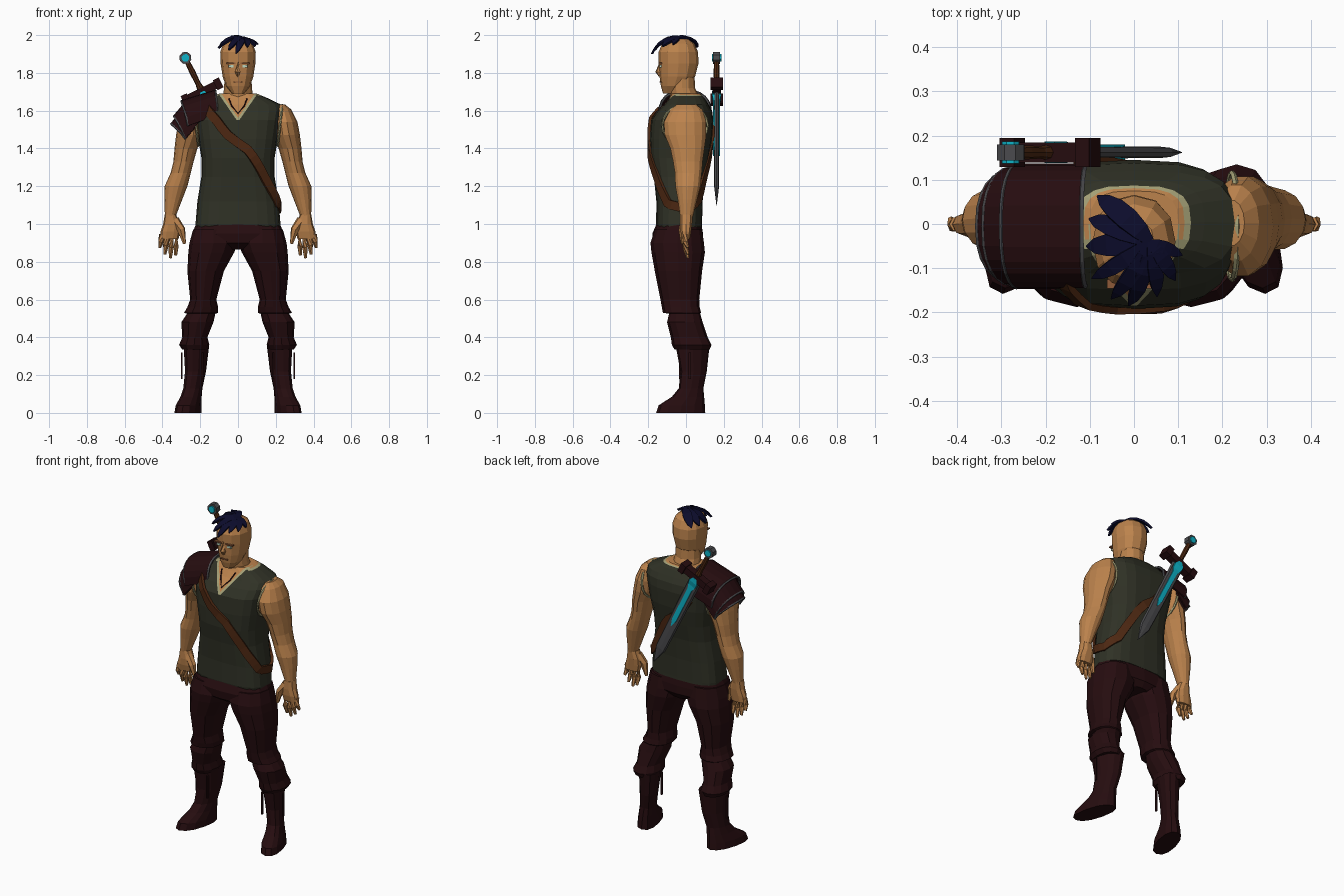
import bpy, bmesh, math
from mathutils import Vector, Matrix

if "Cube" in bpy.data.objects:
    bpy.data.objects.remove(bpy.data.objects["Cube"])

def mat(name, r, g, b):
    m = bpy.data.materials.new(name)
    m.diffuse_color = (r, g, b, 1)
    m.use_nodes = True
    m.node_tree.nodes["Principled BSDF"].inputs["Base Color"].default_value = m.diffuse_color
    return m

SKIN = mat("skin", .50, .225, .073)
LIP = mat("lip", .27, .10, .04)
VEST = mat("olive_cloth", .029, .031, .019)
MAROON = mat("maroon_leather", .019, .0038, .0048)
BROWN = mat("brown_leather", .075, .021, .006)
TRIM = mat("pale_trim", .37, .35, .18)
STEEL = mat("steel", .07, .07, .075)
CYAN = mat("cyan_glow", .004, .45, .58)
HAIR = mat("navy_hair", .0035, .0035, .024)
EYE = mat("eye_white", .50, .66, .52)

def finish(bm, name, *mats, mirror=False, M=None):
    bmesh.ops.recalc_face_normals(bm, faces=bm.faces)
    me = bpy.data.meshes.new(name)
    bm.to_mesh(me)
    bm.free()
    for m in mats:
        me.materials.append(m)
    ob = bpy.data.objects.new(name, me)
    bpy.context.collection.objects.link(ob)
    if M:
        me.transform(M)
    if mirror:
        ob.modifiers.new("mirror", 'MIRROR').use_clip = False
    return ob

def skin_rings(bm, rings):
    """Join rings of points into a capped skin."""
    vs = [[bm.verts.new(p) for p in r] for r in rings]
    n = len(vs[0])
    for a, b in zip(vs, vs[1:]):
        for i in range(n):
            bm.faces.new((a[i], a[(i + 1) % n], b[(i + 1) % n], b[i]))
    bm.faces.new(vs[0])
    bm.faces.new(vs[-1])

def oval(x0, x1, y0, y1, t, p):
    c, s = math.cos(t), math.sin(t)
    f = lambda v: math.copysign(abs(v) ** (2 / p), v)
    return (x0 + x1) / 2 + (x1 - x0) / 2 * f(c), (y0 + y1) / 2 + (y1 - y0) / 2 * f(s)

def loft(bm, rows, n=12, p=2.0, shear=0):
    """rows: z, x min, x max, y min, y max"""
    rings = []
    for z, *b in rows:
        pts = [oval(*b, math.tau * i / n, p) for i in range(n)]
        rings.append([(x - shear * y, y, z) for x, y in pts])
    skin_rings(bm, rings)
    return bm

def tube(bm, pts, radii, n=6):
    pts = [Vector(p) for p in pts]
    rings = []
    for i, p in enumerate(pts):
        d = pts[min(i + 1, len(pts) - 1)] - pts[max(i - 1, 0)]
        q = d.to_track_quat('Z', 'Y')
        rings.append([p + q @ Vector((math.cos(a), math.sin(a), 0)) * radii[i]
                      for a in (math.tau * k / n for k in range(n))])
    skin_rings(bm, rings)

def ribbon(bm, pts, normals, widths, h):
    rings = []
    for i, p in enumerate(pts):
        d = (pts[min(i + 1, len(pts) - 1)] - pts[max(i - 1, 0)]).normalized()
        s = d.cross(normals[i]).normalized() * widths[i]
        o = normals[i] * h
        rings.append([p + s + o, p - s + o, p - s - o, p + s - o])
    skin_rings(bm, rings)

def box(bm, c, s):
    bmesh.ops.create_cube(bm, size=1, matrix=Matrix.Translation(c) @ Matrix.Diagonal((*s, 1)))

# Torso: vest with V neck cut into trim and skin bands
TORSO = [(.985, .223, -.155, .085), (1.0, .225, -.158, .085), (1.12, .215, -.157, .088),
         (1.25, .194, -.17, .10), (1.35, .194, -.188, .12), (1.45, .210, -.192, .138),
         (1.55, .225, -.185, .145), (1.60, .234, -.15, .138), (1.632, .228, -.115, .12),
         (1.665, .16, -.09, .10), (1.69, .10, -.075, .075)]
TP = 3.0
bm = loft(bmesh.new(), [(z, -r, r, a, b) for z, r, a, b in TORSO], 20, TP)
def cut(test, co, no):
    fs = [f for f in bm.faces if test(f.calc_center_median())]
    geom = list({e for f in fs for e in f.edges}) + list({v for f in fs for v in f.verts}) + fs
    bmesh.ops.bisect_plane(bm, geom=geom, plane_co=co, plane_no=no)
K, W = 1.45, .022
for w in (0, W):
    for s in (1, -1):
        cut(lambda c: c.y < -.01 and c.z > 1.5, (0, 0, 1.54 + w), (-s * K, 0, 1))
for z in (1.678, 1.684):
    cut(lambda c: c.z > 1.6 and (c.y > 0 or abs(c.x) > .11), (0, 0, z), (0, 0, 1))
for f in bm.faces:
    c = f.calc_center_median()
    if c.y < -.01 and abs(c.x) < .105:
        w = c.z - 1.54 - K * abs(c.x)
    else:
        w = (c.z - 1.678) * W / .006
    if c.z > 1.5:
        f.material_index = 2 if w > W else 1 if w > 0 else 0
finish(bm, "vest", VEST, TRIM, SKIN)

# Chest strap and neck cord laid on the torso surface
def torso_point(deg, z, off):
    for a, b in zip(TORSO, TORSO[1:]):
        if a[0] <= z <= b[0]:
            k = (z - a[0]) / (b[0] - a[0])
            r, y0, y1 = (a[j] + (b[j] - a[j]) * k for j in (1, 2, 3))
    t = math.radians(deg)
    p = Vector((*oval(-r, r, y0, y1, t, TP), z))
    n = Vector((p.x / r ** 2, (p.y - (y0 + y1) / 2) / ((y1 - y0) / 2) ** 2, 0)).normalized()
    return p + n * off, n
path = [(-128, 1.62), (-111, 1.55), (-90, 1.43), (-68, 1.32), (-45, 1.21), (-20, 1.11),
        (10, 1.08), (45, 1.13), (70, 1.27), (95, 1.42), (120, 1.58)]
pn = [torso_point(a[0] + (b[0] - a[0]) * k / 3, a[1] + (b[1] - a[1]) * k / 3, .004)
      for a, b in zip(path, path[1:]) for k in range(3)]
bm = bmesh.new()
ribbon(bm, [q[0] for q in pn], [q[1] for q in pn], [.024] * len(pn), .008)
finish(bm, "chest_strap", BROWN)
bm = bmesh.new()
tube(bm, [torso_point(-90 + d, z, .002)[0] for d, z in ((-9, 1.664), (-3, 1.625), (0, 1.585), (3, 1.625), (9, 1.664))],
     [.004] * 5, 5)
finish(bm, "neck_cord", MAROON)

# Arms, armhole trim and hands
bm = loft(bmesh.new(), [(1.632, .19, .25, -.05, .055), (1.605, .18, .283, -.085, .09),
    (1.54, .17, .315, -.12, .11), (1.47, .18, .328, -.115, .11), (1.40, .215, .336, -.085, .10),
    (1.33, .235, .342, -.07, .09), (1.27, .25, .357, -.06, .085), (1.20, .268, .388, -.058, .078),
    (1.13, .295, .39, -.045, .06), (1.04, .33, .387, -.032, .038)], 14)
finish(bm, "arm", SKIN, mirror=True)
bm = bmesh.new()
ring = [(.222 + .012 * math.sin(a), -.005 + .12 * math.cos(a), 1.522 + .107 * math.sin(a))
        for a in (math.tau * k / 20 for k in range(21))]
tube(bm, ring, [.007] * 21, 5)
finish(bm, "armhole_trim", TRIM, mirror=True)
bm = loft(bmesh.new(), [(1.05, .328, .388, -.033, .038), (1.0, .308, .396, -.034, .034),
    (.96, .306, .41, -.03, .028), (.92, .315, .414, -.02, .022)], 10, 2.4)
for bx, tx, tz in ((.325, .330, .835), (.350, .358, .82), (.376, .387, .84), (.401, .414, .875)):
    tube(bm, [(bx, 0, .945), ((bx + tx) / 2, -.004, (.935 + tz) / 2), (tx, .010, tz)], [.017, .015, .008])
tube(bm, [(.335, -.005, 1.02), (.300, -.018, .97), (.283, -.018, .895)], [.026, .022, .009])
finish(bm, "hand", SKIN, mirror=True)

# Trousers: hips and legs with flared knee wraps
bm = loft(bmesh.new(), [(1.01, -.218, .218, -.152, .08), (.95, -.243, .243, -.178, .09),
    (.90, -.20, .20, -.172, .092), (.865, -.07, .07, -.12, .07)], 16, 2.6)
finish(bm, "hips", MAROON)
bm = loft(bmesh.new(), [(.97, .02, .238, -.165, .085), (.90, .002, .257, -.188, .095),
    (.85, .02, .263, -.183, .10), (.75, .075, .268, -.165, .085), (.60, .115, .253, -.135, .07),
    (.56, .105, .268, -.128, .072), (.53, .105, .285, -.122, .08), (.525, .12, .27, -.09, .075),
    (.48, .13, .30, -.10, .088), (.40, .162, .295, -.08, .115), (.36, .152, .312, -.075, .135),
    (.335, .165, .295, -.06, .125)], 12, 2.2)
finish(bm, "trouser_leg", MAROON, mirror=True)

# Boots and their hanging ties
bm = loft(bmesh.new(), [(.36, .165, .292, -.055, .125), (.22, .182, .287, -.03, .11),
    (.13, .198, .293, -.038, .092), (.085, .20, .302, -.075, .096), (.04, .197, .315, -.145, .10),
    (.0, .197, .32, -.158, .102)], 12, 2.3, shear=.24)
finish(bm, "boot", MAROON, mirror=True)
bm = bmesh.new()
for x, y in ((.187, -.03), (.298, .02)):
    box(bm, (x, y, .25), (.008, .012, .14))
finish(bm, "boot_tie", MAROON, mirror=True)

# Neck and head
bm = loft(bmesh.new(), [(1.60, -.10, .10, -.11, .10), (1.67, -.08, .08, -.085, .072),
    (1.72, -.074, .074, -.088, .048), (1.79, -.07, .07, -.09, .045)], 12)
finish(bm, "neck", SKIN)
bm = loft(bmesh.new(), [(1.692, -.033, .033, -.122, -.04), (1.73, -.064, .064, -.133, .01),
    (1.78, -.081, .081, -.14, .048), (1.85, -.092, .092, -.144, .066), (1.91, -.094, .094, -.146, .064),
    (1.955, -.078, .078, -.125, .045), (1.98, -.045, .045, -.09, .01)], 12, 2.2)
tube(bm, [(0, -.138, 1.86), (0, -.147, 1.805), (0, -.137, 1.782)], [.008, .016, .007], 5)
finish(bm, "head", SKIN)
bm = bmesh.new()
box(bm, (.036, -.134, 1.835), (.026, .014, .011))
finish(bm, "eye", EYE, mirror=True)
bm = bmesh.new()
box(bm, (.037, -.136, 1.851), (.048, .02, .007))
finish(bm, "brow", LIP, mirror=True)
bm = bmesh.new()
box(bm, (0, -.134, 1.752), (.045, .012, .006))
finish(bm, "mouth", LIP)

# Hair: leaf-shaped locks swept from the crown
C, ROOT = Vector((0, -.04, 1.87)), Vector((.035, -.04, 1.983))
bm = bmesh.new()
for x, y, z, w in ((-.08, .06, 1.935, .026), (-.098, .01, 1.935, .024), (-.103, -.05, 1.93, .026),
                   (-.092, -.12, 1.94, .018), (-.05, -.165, 1.92, .018), (-.012, -.18, 1.90, .018),
                   (.05, -.16, 1.935, .018), (.09, -.125, 1.94, .018), (.105, -.07, 1.95, .015)):
    a, b = ROOT - C, Vector((x, y, z)) - C
    ns = [a.lerp(b, k / 5).normalized() for k in range(6)]
    ps = [C + n * (a.length + (b.length - a.length) * k / 5) for k, n in enumerate(ns)]
    ribbon(bm, ps, ns, [w * f for f in (.4, .8, 1, .95, .65, .06)], .006)
finish(bm, "hair", HAIR)

# Shoulder armour: overlapping arched plates with steel rims
def arc(x, top, h, d, dx):
    return [Vector((x + dx * (1 - math.sin(a)), -.005 - d * math.copysign(abs(math.cos(a)) ** .8, math.cos(a)),
                    top - h * (1 - math.sin(a) ** .8))) for a in (math.pi * min(k / 12, .9999) for k in range(13))]
rim = bmesh.new()
for i, (x0, t0, x1, t1, h, d, dx) in enumerate(((-.12, 1.705, -.298, 1.65, .13, .136, .035),
        (-.27, 1.65, -.338, 1.57, .115, .128, .06), (-.30, 1.59, -.352, 1.53, .08, .122, .075))):
    A, B = arc(x0, t0, h, d, .01 if i == 0 else dx), arc(x1, t1, h, d, dx)
    bm = bmesh.new()
    va, vb = [[bm.verts.new(p) for p in q] for q in (A, B)]
    for k in range(12):
        bm.faces.new((va[k], va[k + 1], vb[k + 1], vb[k]))
    ob = finish(bm, "shoulder_plate", MAROON)
    m = ob.modifiers.new("thickness", 'SOLIDIFY')
    m.thickness, m.offset = .012, 0
    for q in ((A, B) if i == 0 else (B,)):
        tube(rim, q, [.0075] * 13, 5)
finish(rim, "shoulder_rim", STEEL)

# Sword on the back, built upright then tilted into place
M = Matrix.Translation((-.19, .162, 1.70)) @ Matrix.Rotation(math.radians(-26.3), 4, 'Y')
def sym(z, x, y):
    return z, -x, x, -y, y
bm = loft(bmesh.new(), [sym(-.02, .040, .014), sym(-.56, .034, .013), sym(-.672, .001, .001)], 8, 3)
finish(bm, "blade", STEEL, M=M)
bm = loft(bmesh.new(), [sym(.0, .012, .0245), sym(-.03, .029, .0245), sym(-.06, .026, .018), sym(-.09, .015, .018),
                        sym(-.33, .015, .018), sym(-.38, .001, .018)], 8, 40)
finish(bm, "blade_glow", CYAN, M=M)
bm = bmesh.new()
box(bm, (0, 0, 0), (.20, .045, .042))
for x in (-.095, .095):
    box(bm, (x, 0, 0), (.036, .066, .058))
finish(bm, "sword_guard", MAROON, M=M)
bm = loft(bmesh.new(), [sym(.01, .021, .018), sym(.05, .014, .014), sym(.12, .016, .016), sym(.18, .013, .013)], 8)
finish(bm, "sword_grip", BROWN, M=M)
for name, r, d, m in (("pommel", .033, .036, STEEL), ("pommel_gem", .021, .05, CYAN)):
    bm = bmesh.new()
    bmesh.ops.create_cone(bm, cap_ends=True, segments=8, radius1=r, radius2=r, depth=d,
        matrix=Matrix.Translation((0, 0, .2)) @ Matrix.Rotation(math.pi / 2, 4, 'X'))
    finish(bm, name, m, M=M)
